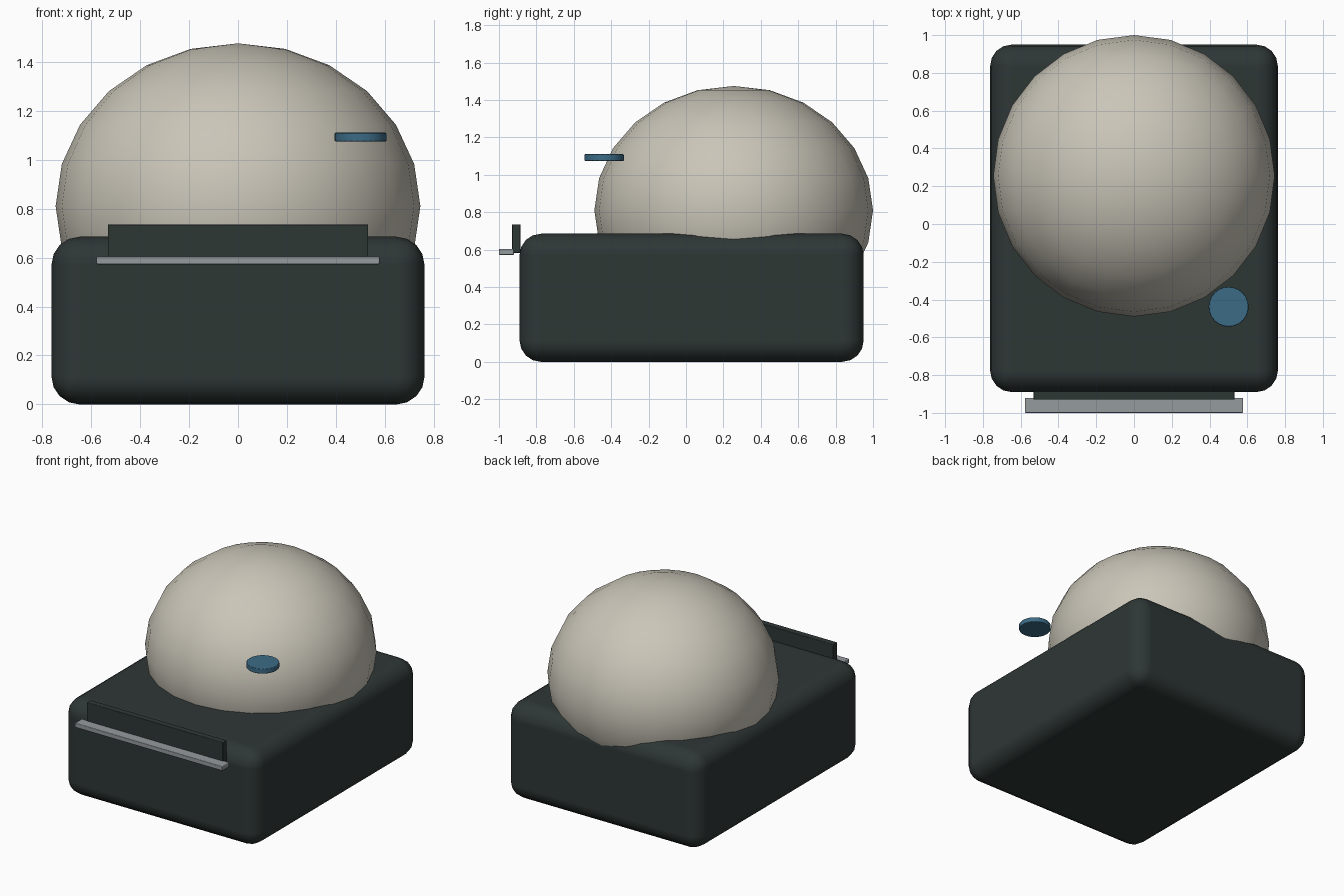
import bpy
from math import radians

default = bpy.data.objects.get("Cube")
if default:
    bpy.data.objects.remove(default, do_unlink=True)


def material(name, rgb, roughness=0.6):
    mat = bpy.data.materials.new(name)
    mat.use_nodes = True
    mat.diffuse_color = (*rgb, 1)
    shader = mat.node_tree.nodes["Principled BSDF"]
    shader.inputs["Base Color"].default_value = (*rgb, 1)
    shader.inputs["Roughness"].default_value = roughness
    return mat


dark = material("dark_charcoal", (0.027, 0.038, 0.036))
cream = material("warm_cream", (0.59, 0.56, 0.48))
steel = material("brushed_steel", (0.30, 0.325, 0.34), 0.4)
blue = material("muted_blue", (0.045, 0.145, 0.235))


def finish(name, mat, bevel=0, segments=1):
    """Name and colour the active object, then round its edges."""
    obj = bpy.context.object
    obj.name = obj.data.name = name
    obj.data.materials.append(mat)
    bpy.ops.object.transform_apply(location=False, rotation=False, scale=True)
    if bevel:
        mod = obj.modifiers.new("rounded_edges", "BEVEL")
        mod.width, mod.segments = bevel, segments
        mod.limit_method = "ANGLE"
        mod.angle_limit = radians(40)
        mod.harden_normals = True
    return obj


def box(name, mat, low, high, bevel, segments):
    centre = [(a + b) / 2 for a, b in zip(low, high)]
    bpy.ops.mesh.primitive_cube_add(size=1, location=centre)
    bpy.context.object.scale = [b - a for a, b in zip(low, high)]
    obj = finish(name, mat, bevel, segments)
    bpy.ops.object.shade_smooth()
    return obj


# Rounded base block
box("body", dark, (-0.762, -0.89, 0), (0.762, 0.95, 0.685), 0.115, 4)

# Upright plate on the front edge and the ledge below it
box("front_panel", dark, (-0.532, -0.93, 0.583), (0.532, -0.885, 0.735), 0.003, 1)
box("front_ledge", steel, (-0.578, -1.0, 0.572), (0.578, -0.92, 0.604), 0.005, 2)

# Flattened dome sunk into the base
bpy.ops.mesh.primitive_uv_sphere_add(segments=24, ring_count=12, radius=1,
                                     location=(0, 0.255, 0.81))
bpy.context.object.scale = (0.745, 0.745, 0.665)
finish("dome", cream)
bpy.ops.object.shade_smooth()

# Small round button beside the dome
bpy.ops.mesh.primitive_cylinder_add(vertices=24, radius=0.106, depth=0.036,
                                    location=(0.501, -0.438, 1.092))
finish("button", blue, 0.004, 1)
bpy.ops.object.shade_smooth()
